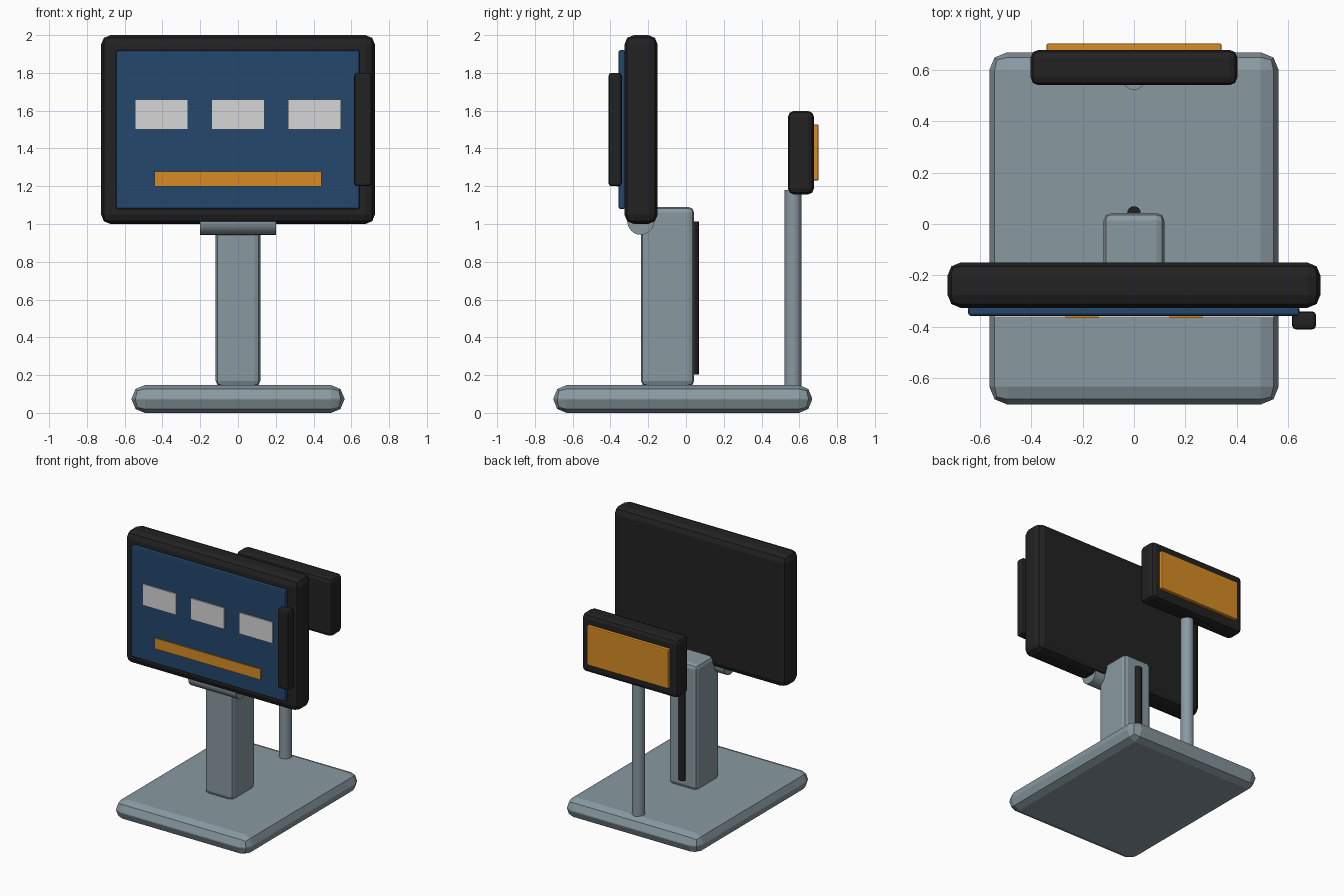
import bpy, bmesh, math
from mathutils import Matrix, Vector

if "Cube" in bpy.data.objects:
    bpy.data.objects.remove(bpy.data.objects["Cube"])


def material(name, rgb):
    m = bpy.data.materials.new(name)
    m.diffuse_color = (*rgb, 1.0)
    m.use_nodes = True
    m.node_tree.nodes["Principled BSDF"].inputs["Base Color"].default_value = m.diffuse_color
    return m


grey = material("blue grey metal", (0.25, 0.32, 0.355))
black = material("black plastic", (0.016, 0.016, 0.016))
blue = material("screen blue", (0.017, 0.063, 0.155))
amber = material("amber", (0.68, 0.26, 0.017))
white = material("light grey", (0.66, 0.67, 0.66))


def finish(bm, name, mat):
    bmesh.ops.recalc_face_normals(bm, faces=bm.faces)
    mesh = bpy.data.meshes.new(name)
    bm.to_mesh(mesh)
    bm.free()
    mesh.materials.append(mat)
    ob = bpy.data.objects.new(name, mesh)
    bpy.context.collection.objects.link(ob)
    return ob


def box(name, mat, x, y, z, bevel=0.0, segments=2):
    """Bevelled box given by its (min, max) range on each axis."""
    bm = bmesh.new()
    bmesh.ops.create_cube(bm, size=1.0)
    for v in bm.verts:
        v.co = Vector([(r[0] + r[1]) / 2 + c * (r[1] - r[0])
                       for c, r in zip(v.co, (x, y, z))])
    if bevel:
        bmesh.ops.bevel(bm, geom=bm.edges[:], offset=bevel, segments=segments,
                        profile=0.5, affect='EDGES')
    return finish(bm, name, mat)


def cylinder(name, mat, centre, radius, length, axis='Z', sides=32):
    bm = bmesh.new()
    bmesh.ops.create_cone(bm, cap_ends=True, segments=sides, radius1=radius,
                          radius2=radius, depth=length)
    if axis == 'X':
        bmesh.ops.rotate(bm, verts=bm.verts, matrix=Matrix.Rotation(math.pi / 2, 3, 'Y'))
    bmesh.ops.translate(bm, verts=bm.verts, vec=centre)
    for f in bm.faces:
        f.smooth = len(f.verts) == 4
    for e in bm.edges:
        e.smooth = all(f.smooth for f in e.link_faces)
    return finish(bm, name, mat)


# Base and main stand
box("base", grey, (-0.563, 0.563), (-0.702, 0.668), (0.0, 0.147), 0.07)
box("stand_column", grey, (-0.118, 0.118), (-0.238, 0.043), (0.14, 1.09), 0.03)
cylinder("tilt_hinge", grey, (0, -0.24, 1.013), 0.07, 0.4, 'X')
cylinder("rear_cable", black, (0, 0.043, 0.608), 0.026, 0.81)

# Main screen
box("screen_housing", black, (-0.725, 0.725), (-0.326, -0.15), (1.0, 2.0), 0.05)
box("screen_panel", blue, (-0.645, 0.643), (-0.357, -0.32), (1.08, 1.92), 0.01)
for i, cx in enumerate((-0.404, 0.0, 0.404)):
    box(f"screen_tile_{i + 1}", white, (cx - 0.14, cx + 0.14),
        (-0.3655, -0.356), (1.5, 1.66))
box("screen_bar", amber, (-0.443, 0.443), (-0.3655, -0.356), (1.198, 1.278))

# Card reader on the screen's right edge
box("card_reader", black, (0.615, 0.708), (-0.41, -0.34), (1.2, 1.8), 0.015)

# Rear customer display on its pole
cylinder("display_pole", grey, (0, 0.567, 0.66), 0.045, 1.04)
box("display_housing", black, (-0.402, 0.402), (0.54, 0.677), (1.157, 1.598), 0.03)
box("display_panel", amber, (-0.341, 0.341), (0.67, 0.702), (1.23, 1.527), 0.007)
